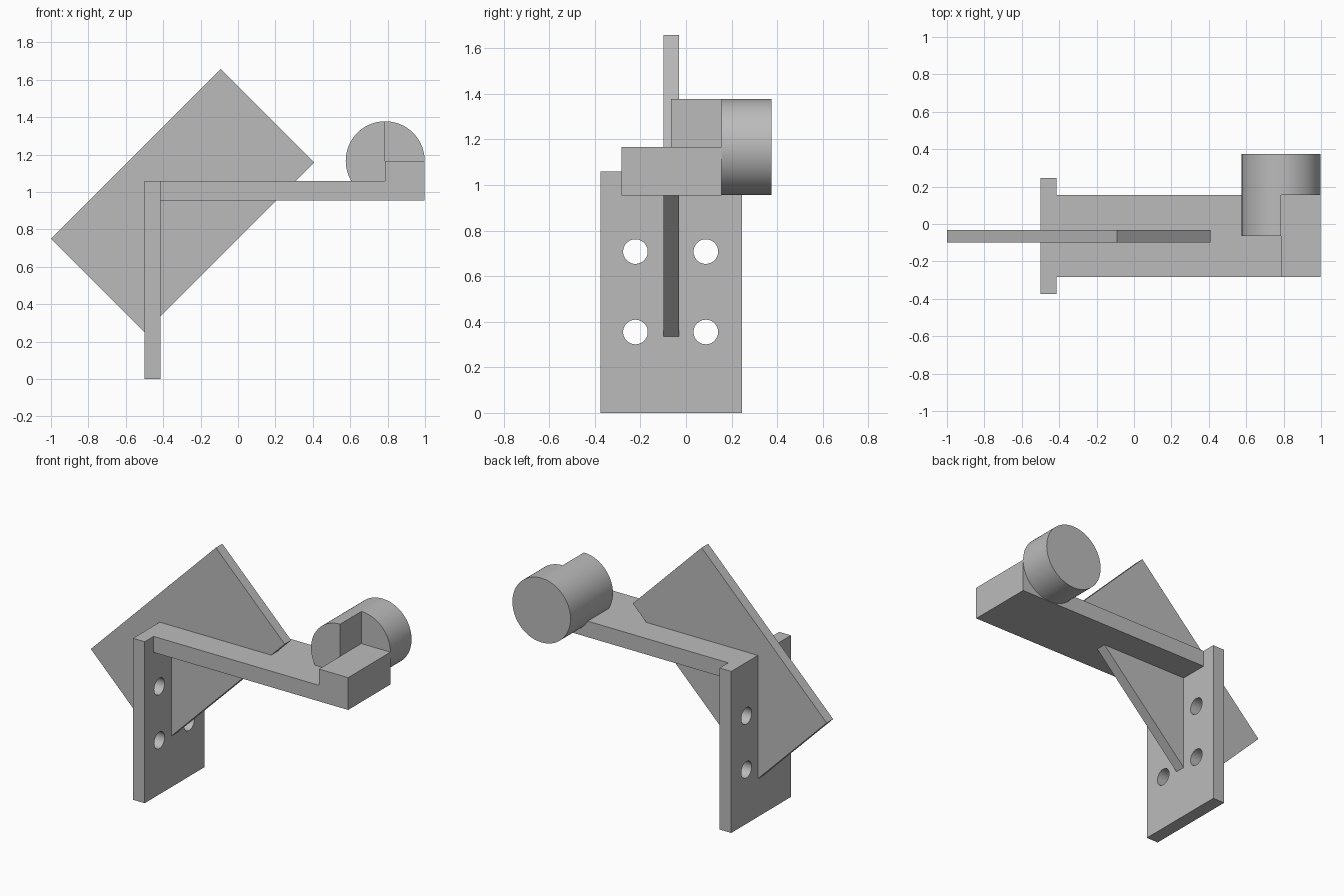
import bpy
import bmesh
from math import pi, sin, cos, radians

cube = bpy.data.objects.get("Cube")
if cube:
    bpy.data.objects.remove(cube, do_unlink=True)

grey = bpy.data.materials.new("plain grey")
grey.use_nodes = True
colour = (0.5, 0.5, 0.5, 1)
grey.diffuse_color = colour
grey.node_tree.nodes["Principled BSDF"].inputs["Base Color"].default_value = colour


def extrude(name, profile, y0, y1):
    """Extrude an (x, z) outline from y0 to y1."""
    bm = bmesh.new()
    face = bm.faces.new([bm.verts.new((x, y0, z)) for x, z in profile])
    new = bmesh.ops.extrude_face_region(bm, geom=[face])["geom"]
    moved = [v for v in new if isinstance(v, bmesh.types.BMVert)]
    bmesh.ops.translate(bm, verts=moved, vec=(0, y1 - y0, 0))
    bmesh.ops.recalc_face_normals(bm, faces=bm.faces)
    mesh = bpy.data.meshes.new(name)
    bm.to_mesh(mesh)
    bm.free()
    mesh.materials.append(grey)
    obj = bpy.data.objects.new(name, mesh)
    bpy.context.collection.objects.link(obj)
    return obj


def activate(obj):
    bpy.ops.object.select_all(action="DESELECT")
    obj.select_set(True)
    bpy.context.view_layer.objects.active = obj


def smooth(obj):
    activate(obj)
    bpy.ops.object.shade_smooth_by_angle(angle=radians(30))


def arc(cx, cz, r, start, end, steps):
    angles = [start + (end - start) * i / steps for i in range(steps + 1)]
    return [(cx + r * cos(a), cz + r * sin(a)) for a in angles]


back, front = -0.5, -0.415      # mounting plate thickness
under, top = 0.955, 1.06        # arm thickness
cx, cz, r = 0.787, 1.167, 0.211  # barrel axis and radius
arm_y0, arm_y1 = -0.283, 0.155

# Upright mounting plate with four bolt holes
plate = extrude("mounting_plate",
                [(back, 0), (front, 0), (front, top), (back, top)], -0.375, 0.245)
for y in (-0.222, 0.087):
    for z in (0.355, 0.708):
        bpy.ops.mesh.primitive_cylinder_add(
            vertices=48, radius=0.054, depth=0.4,
            location=((back + front) / 2, y, z), rotation=(0, pi / 2, 0))
        cutter = bpy.context.object
        cutter.name = "hole_cutter"
        cutter.hide_render = True
        activate(plate)
        cut = plate.modifiers.new("bolt_hole", "BOOLEAN")
        cut.object = cutter
        cut.solver = "EXACT"
        bpy.ops.object.modifier_apply(modifier=cut.name)
        bpy.data.objects.remove(cutter, do_unlink=True)
smooth(plate)

# Horizontal arm with a raised end block
extrude("arm", [(front, under), (0.998, under), (0.998, cz), (cx, cz),
                (cx, top), (front, top)], arm_y0, arm_y1)

# Barrel: full round behind the arm, half round resting on it
smooth(extrude("barrel", arc(cx, cz, r, 0, 2 * pi, 96)[:-1], arm_y1, 0.375))
smooth(extrude("half_barrel", arc(cx, cz, r, pi / 2, 3 * pi / 2, 48), -0.065, arm_y1))

# Tilted rectangular web running through the plate and arm
extrude("diagonal_web", [(-1, 0.75), (-0.5, 0.25), (0.408, 1.158), (-0.092, 1.658)],
        -0.098, -0.031)
